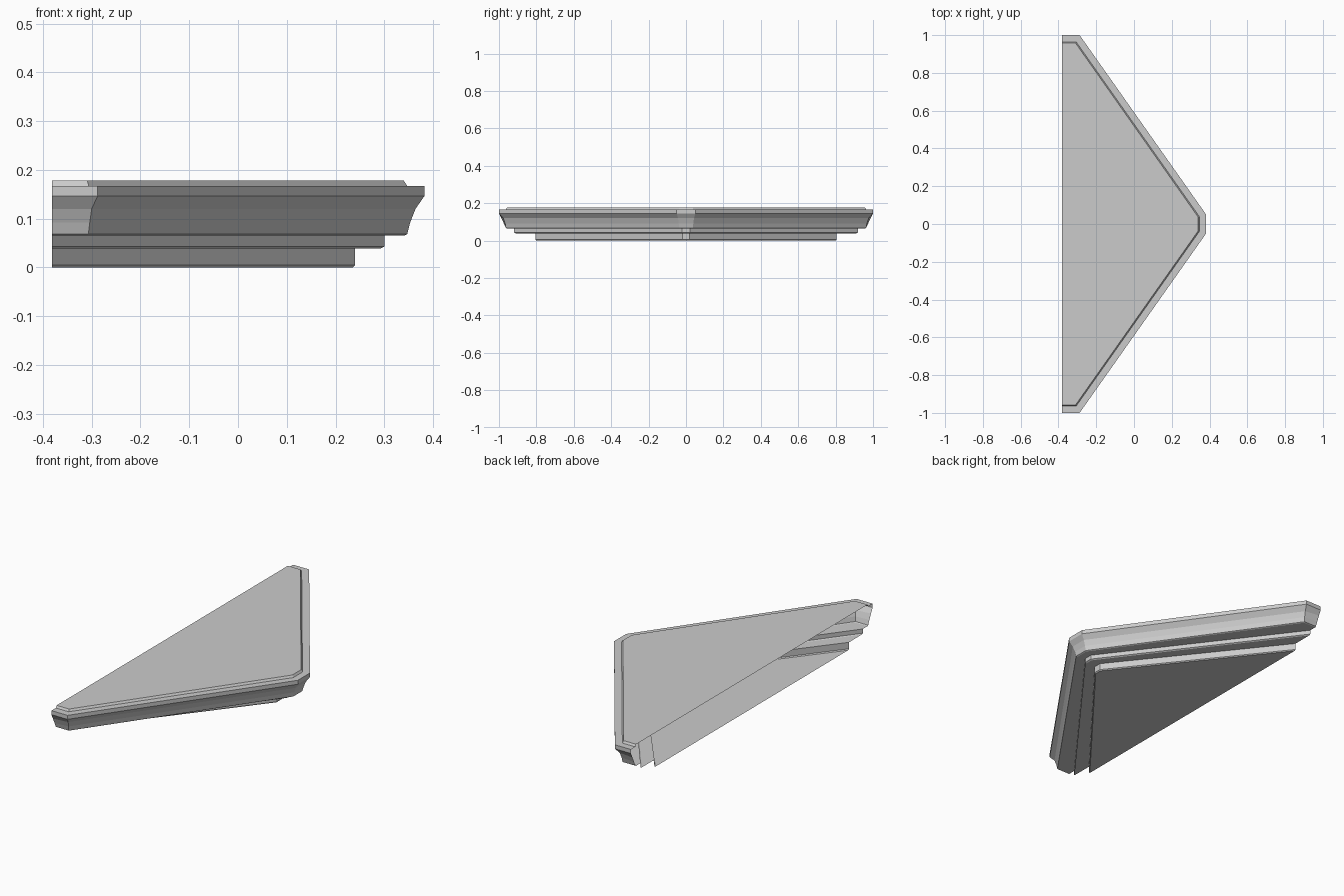
import bpy
import bmesh

cube = bpy.data.objects.get("Cube")
if cube:
    bpy.data.objects.remove(cube)

stone = bpy.data.materials.new("pale grey stone")
stone.use_nodes = True
colour = (0.6, 0.6, 0.6, 1)
stone.diffuse_color = colour
stone.node_tree.nodes["Principled BSDF"].inputs["Base Color"].default_value = colour

BACK = -0.381


def shell(name, levels, cap_top=False, cap_bottom=False):
    """Stack mirrored outlines, open along the back edge.
    Level: z, back y, corner x, corner y, apex x, apex half width."""
    bm = bmesh.new()
    rings = []
    for z, by, cx, cy, ax, ay in levels:
        half = [(BACK, by), (cx, cy), (ax, ay)]
        outline = half + [(x, -y) for x, y in reversed(half)]
        rings.append([bm.verts.new((x, y, z)) for x, y in outline])
    for upper, lower in zip(rings, rings[1:]):
        for i in range(len(upper) - 1):
            bm.faces.new((upper[i], upper[i + 1], lower[i + 1], lower[i]))
    if cap_top:
        bm.faces.new(list(reversed(rings[0])))
    if cap_bottom:
        bm.faces.new(rings[-1])
    bmesh.ops.remove_doubles(bm, verts=bm.verts, dist=0.0001)
    mesh = bpy.data.meshes.new(name)
    bm.to_mesh(mesh)
    bm.free()
    mesh.materials.append(stone)
    obj = bpy.data.objects.new(name, mesh)
    bpy.context.collection.objects.link(obj)
    return obj


def tier(z, y, x, half_width):
    """Outline of a lower step, without a corner at its ends."""
    return (z, y, BACK, y, x, half_width)


# Raised top panel, rim, cove and soffit ledge
shell("cornice", [
    (0.178, 0.957, -0.309, 0.957, 0.340, 0.036),
    (0.167, 0.964, -0.306, 0.964, 0.347, 0.038),
    (0.167, 1.0, -0.288, 1.0, 0.382, 0.05),
    (0.146, 1.0, -0.288, 1.0, 0.382, 0.05),
    (0.120, 0.987, -0.300, 0.977, 0.364, 0.043),
    (0.092, 0.974, -0.304, 0.967, 0.353, 0.039),
    (0.068, 0.963, -0.307, 0.963, 0.347, 0.037),
    (0.065, 0.957, -0.309, 0.957, 0.341, 0.036),
    tier(0.065, 0.92, 0.30, 0.022),
], cap_top=True)

# Middle step with a chamfered lower edge
shell("middle_step", [
    tier(0.065, 0.92, 0.30, 0.022),
    tier(0.043, 0.92, 0.30, 0.022),
    tier(0.039, 0.911, 0.293, 0.02),
    tier(0.039, 0.805, 0.24, 0.02),
])

# Bottom step with a closed underside
shell("bottom_step", [
    tier(0.039, 0.805, 0.24, 0.02),
    tier(0.005, 0.805, 0.24, 0.02),
    tier(0.0, 0.798, 0.235, 0.018),
], cap_bottom=True)
